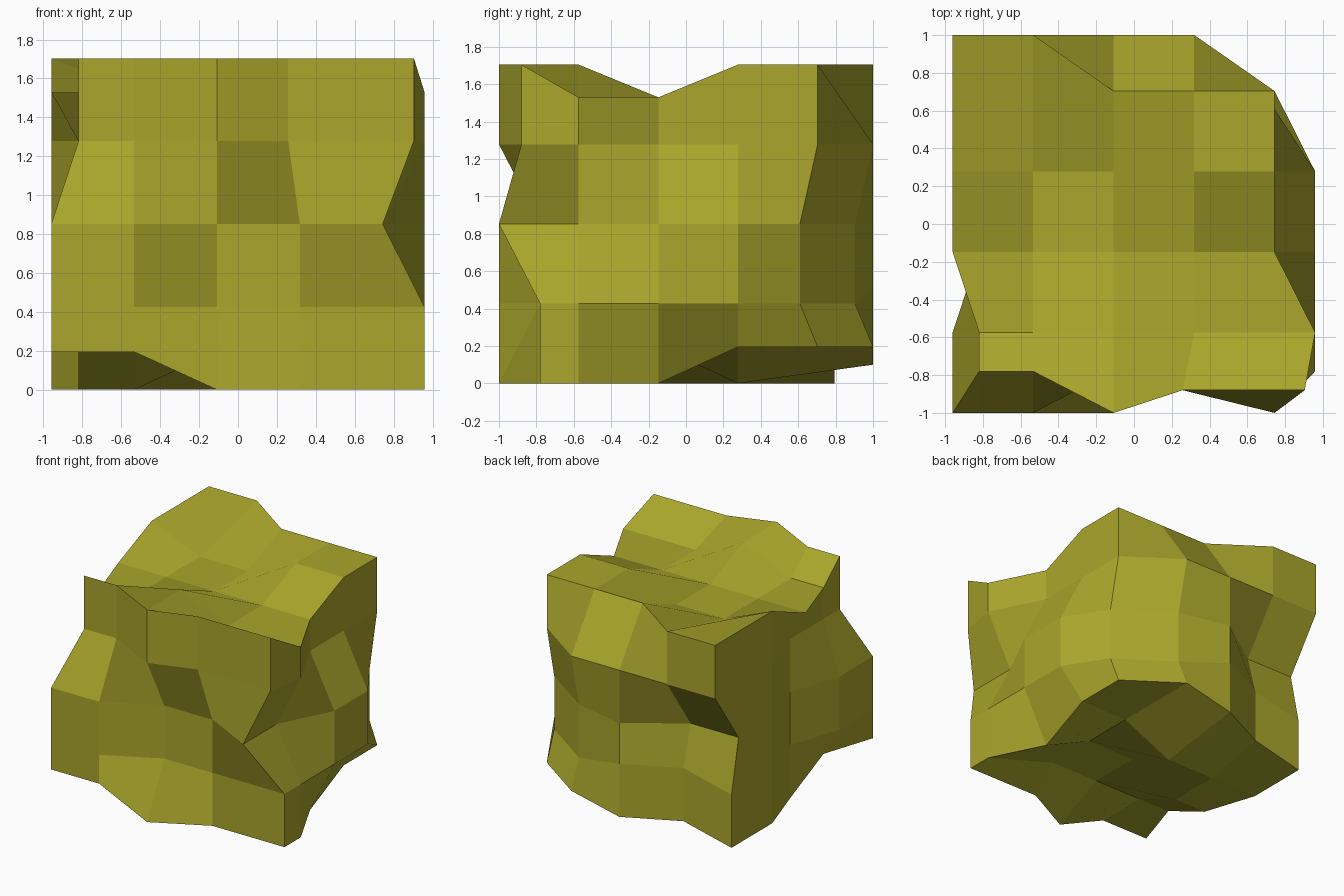
import bpy, bmesh
from mathutils import Vector

if "Cube" in bpy.data.objects:
    bpy.data.objects.remove(bpy.data.objects["Cube"])

N, STEP = 4, 0.426
ORIGIN = Vector((-0.96, -1.0, 0.0))

# Surface lattice of a cube cut 4 x 4 x 4
R = range(N + 1)
pts = {(i, j, k): ORIGIN + Vector((i, j, k)) * STEP
       for i in R for j in R for k in R
       if {i, j, k} & {0, N}}


def push(i, j, k, x=0, y=0, z=0):
    """Shift the lattice points whose indices appear in the strings."""
    for a in i:
        for b in j:
            for c in k:
                pts[int(a), int(b), int(c)] += Vector((x, y, z))


# Front dents
for i, k in (("01", "34"), ("23", "12"), ("3", "0"), ("4", "01")):
    push(i, "0", k, y=0.22)
push("34", "0", "34", y=0.12)
push("3", "0", "34", x=-0.06)
# Right bulges
push("4", "0", "34", x=0.16)
for j, k in (("0", "01"), ("1", "0134"), ("23", "12")):
    push("4", j, k, x=0.215)
# Left dents
for j, k in (("0", "34"), ("1", "034"), ("2", "0123")):
    push("0", j, k, x=0.14)
# Back bulges
for i, k in (("01", "4"), ("0123", "3"), ("2", "012"), ("3", "0")):
    push(i, "4", k, y=0.297)
push("3", "4", "12", y=0.2)
push("4", "4", "12", y=-0.095)
push("01", "4", "01", y=0.09)
# Top hollows
for i, j in (("0134", "12"), ("1", "3"), ("2", "23")):
    push(i, j, "4", z=-0.175)
# Underside hollows
for i, j in (("01", "01"), ("2", "12"), ("3", "1234"), ("4", "34")):
    push(i, j, "0", z=0.195)
push("12", "4", "01", z=0.1)

# Skin the six sides with quads, wound outward
bm = bmesh.new()
verts = {key: bm.verts.new(p) for key, p in pts.items()}
for axis in range(3):
    for side in (0, N):
        flip = (axis, side) in ((0, 0), (1, N), (2, 0))
        rising = (axis, side) in ((0, 0), (1, N), (2, N))  # fold direction
        for a in range(N):
            for b in range(N):
                quad = []
                for da, db in ((0, 0), (1, 0), (1, 1), (0, 1)):
                    key = [a + da, b + db]
                    key.insert(axis, side)
                    quad.append(verts[tuple(key)])
                if not rising:
                    quad = quad[1:] + quad[:1]
                if flip:
                    quad = quad[:1] + quad[:0:-1]
                bm.faces.new(quad)
mesh = bpy.data.meshes.new("boulder")
bm.to_mesh(mesh)
bm.free()

# Olive stone
mat = bpy.data.materials.new("olive_stone")
mat.diffuse_color = (0.40, 0.38, 0.025, 1)
mat.use_nodes = True
mat.node_tree.nodes["Principled BSDF"].inputs["Base Color"].default_value = mat.diffuse_color
mesh.materials.append(mat)
bpy.context.collection.objects.link(bpy.data.objects.new("boulder", mesh))
